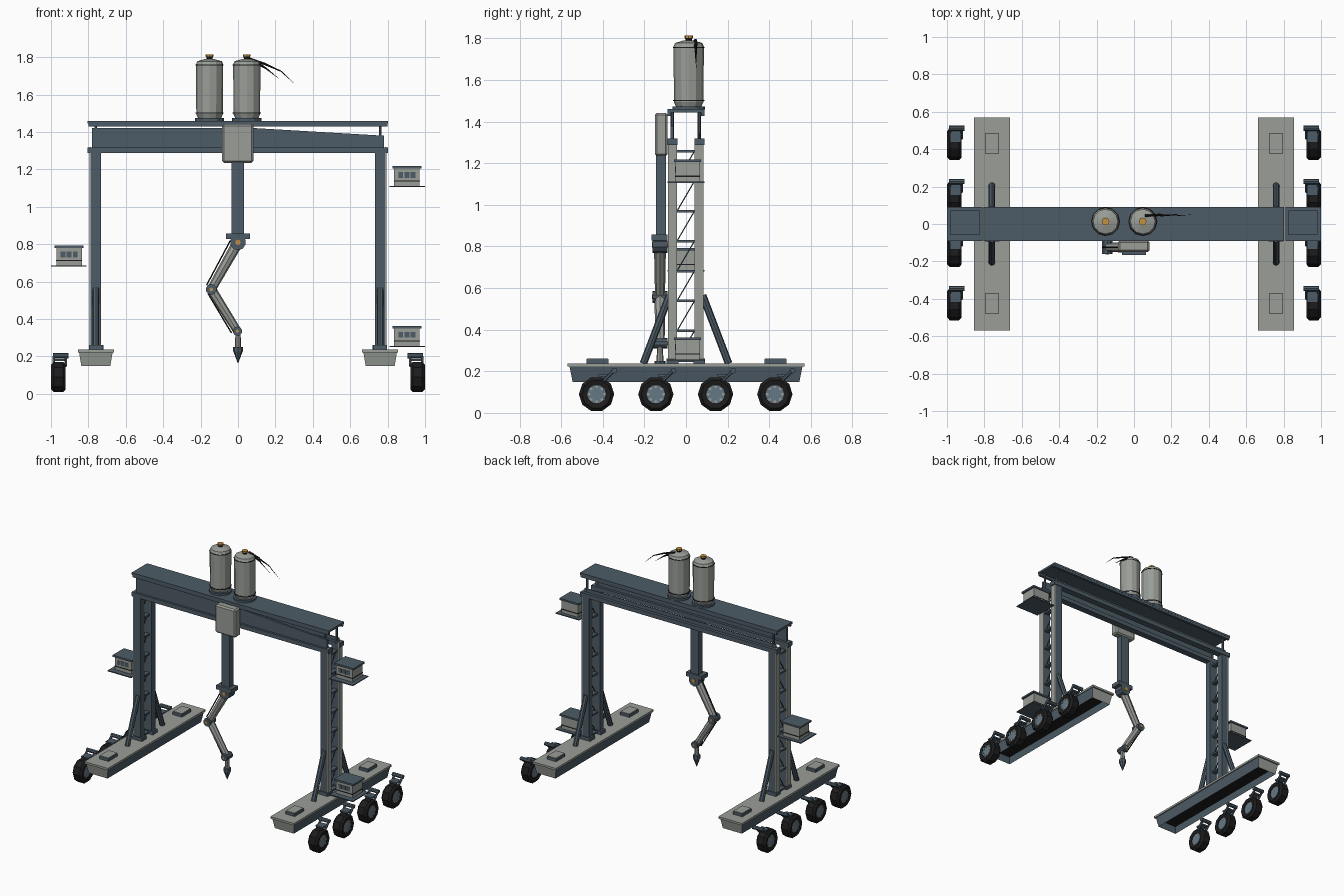
import bpy, bmesh, math
from mathutils import Vector

cube = bpy.data.objects.get("Cube")
if cube:
    bpy.data.objects.remove(cube, do_unlink=True)


def material(name, r, g, b):
    m = bpy.data.materials.new(name)
    m.use_nodes = True
    m.diffuse_color = (r, g, b, 1)
    m.node_tree.nodes["Principled BSDF"].inputs["Base Color"].default_value = (r, g, b, 1)
    return m


BLUE = material("blue grey steel", 0.075, 0.107, 0.135)
GREY = material("light grey paint", 0.32, 0.34, 0.31)
BLACK = material("black rubber", 0.012, 0.012, 0.013)
HUB = material("hub blue", 0.13, 0.19, 0.24)
ORANGE = material("orange cap", 0.55, 0.28, 0.05)


def finish(name, bm, *mats):
    bmesh.ops.recalc_face_normals(bm, faces=bm.faces)
    me = bpy.data.meshes.new(name)
    bm.to_mesh(me)
    bm.free()
    for m in mats:
        me.materials.append(m)
    ob = bpy.data.objects.new(name, me)
    bpy.context.scene.collection.objects.link(ob)
    return ob


def box(name, x, y, z, mat):
    """Box from (min, max) pairs."""
    bm = bmesh.new()
    bmesh.ops.create_cube(bm, size=1)
    for v in bm.verts:
        v.co = [p[0] + (c + 0.5) * (p[1] - p[0]) for c, p in zip(v.co, (x, y, z))]
    return finish(name, bm, mat)


def rod(name, a, b, r1, mat, r2=None, sides=8):
    """Round bar or cone between two points."""
    a, b = Vector(a), Vector(b)
    d = b - a
    bm = bmesh.new()
    bmesh.ops.create_cone(bm, cap_ends=True, segments=sides, radius1=r1,
                          radius2=r1 if r2 is None else r2, depth=d.length)
    bm.transform(d.to_track_quat("Z", "Y").to_matrix().to_4x4())
    bmesh.ops.translate(bm, verts=bm.verts, vec=(a + b) / 2)
    return finish(name, bm, mat)


def lathe(name, profile, center, sides, mat, axis="Z"):
    """Spin (radius, height) points round an axis."""
    bm = bmesh.new()
    vs = [bm.verts.new((r, 0, h)) for r, h in profile]
    es = [bm.edges.new(p) for p in zip(vs, vs[1:])]
    bmesh.ops.spin(bm, geom=vs + es, cent=(0, 0, 0), axis=(0, 0, 1),
                   angle=math.tau, steps=sides, use_merge=True)
    bmesh.ops.remove_doubles(bm, verts=bm.verts, dist=0.0005)
    if axis == "X":
        for v in bm.verts:
            v.co = (v.co.z, v.co.x, v.co.y)
    bmesh.ops.translate(bm, verts=bm.verts, vec=center)
    return finish(name, bm, mat)


def prism(name, points, y0, y1, mat):
    """Extrude an (x, z) outline along y."""
    bm = bmesh.new()
    f = bm.faces.new([bm.verts.new((x, y0, z)) for x, z in points])
    g = bmesh.ops.extrude_face_region(bm, geom=[f])["geom"]
    bmesh.ops.translate(bm, verts=[v for v in g if isinstance(v, bmesh.types.BMVert)],
                        vec=(0, y1 - y0, 0))
    return finish(name, bm, mat)


def span(s, a, b):
    return sorted((s * a, s * b))


def platform(s, side):
    # Hollow hull: dark recess below, grey ends, blue flanks
    bm = bmesh.new()
    bmesh.ops.create_cube(bm, size=1)
    for v in bm.verts:
        top = v.co.z > 0
        v.co = (s * 0.76 + v.co.x * (0.18 if top else 0.155),
                v.co.y * (1.12 if top else 1.09), 0.225 if top else 0.148)
    bm.normal_update()
    low = [f for f in bm.faces if f.normal.z < -0.9]
    for f in bm.faces:
        f.material_index = 1 if abs(f.normal.y) > 0.7 else 0
    bmesh.ops.inset_region(bm, faces=low, thickness=0.012)
    bmesh.ops.translate(bm, verts=low[0].verts, vec=(0, 0, 0.05))
    low[0].material_index = 2
    finish(side + "_platform_hull", bm, BLUE, GREY, BLACK)
    box(side + "_platform_deck", span(s, 0.663, 0.855), (-0.57, 0.57), (0.222, 0.237), GREY)
    for y in (-0.425, 0.43):
        box(side + "_deck_hatch", span(s, 0.722, 0.797), (y - 0.053, y + 0.053), (0.237, 0.258), BLUE)
        box(side + "_hatch_lid", span(s, 0.724, 0.795), (y - 0.051, y + 0.051), (0.258, 0.262), GREY)


def wheel(s, side, y):
    c = (s * 0.96, y, 0.09)
    lathe(side + "_tyre", [(0.045, -0.034), (0.07, -0.039), (0.085, -0.025), (0.085, 0.025),
                           (0.07, 0.039), (0.045, 0.034), (0.045, -0.034)], c, 10, BLACK, "X")
    rod(side + "_wheel_hub", (s * 0.93, y, 0.09), (s * 0.992, y, 0.09), 0.046, HUB, sides=10)
    for i in range(8):
        a = i * math.tau / 8
        p = Vector((s * 0.99, y + 0.036 * math.cos(a), 0.09 + 0.036 * math.sin(a)))
        rod(side + "_wheel_bolt", p, p + Vector((s * 0.006, 0, 0)), 0.007, GREY, sides=6)
    # Suspension fork and pivot
    for x in (0.922, 0.985):
        rod(side + "_suspension_arm", (s * x, y + 0.03, 0.15), (s * x, y + 0.08, 0.2), 0.008, BLUE, sides=6)
    rod(side + "_suspension_pivot", (s * 0.905, y + 0.085, 0.203), (s * 0.99, y + 0.085, 0.203), 0.014, BLUE)
    box(side + "_suspension_plate", span(s, 0.925, 0.985), (y + 0.01, y + 0.07), (0.176, 0.186), BLUE)


def tower(s, side):
    for y in (-0.065, 0.063):
        box(side + "_tower_column", span(s, 0.733, 0.787), (y - 0.022, y + 0.022), (0.237, 1.31), BLUE)
        box(side + "_column_cover", span(s, 0.787, 0.795), (y - 0.022, y + 0.022), (0.237, 1.32), GREY)
        box(side + "_column_foot", span(s, 0.72, 0.797), (y - 0.028, y + 0.028), (0.237, 0.262), BLUE)
    for i in range(8):
        z = 0.25 + i * 0.144
        box(side + "_rung", span(s, 0.75, 0.785), (-0.045, 0.043), (z - 0.006, z + 0.006), BLUE)
        if i < 7:
            rod(side + "_cross_wire", (s * 0.77, -0.043, z), (s * 0.77, 0.041, z + 0.144), 0.003, BLUE, sides=5)
    for t in (-1, 1):
        rod(side + "_brace", (s * 0.76, t * 0.08, 0.565), (s * 0.76, t * 0.205, 0.237), 0.018, BLUE)


def cabin(s, z, side):
    box(side + "_cabin_floor", span(s, 0.81, 1.0), (-0.09, 0.09), (z, z + 0.007), BLUE)
    box(side + "_cabin_body", span(s, 0.835, 0.97), (-0.05, 0.065), (z + 0.007, z + 0.1), GREY)
    box(side + "_cabin_roof", span(s, 0.825, 0.982), (-0.058, 0.073), (z + 0.1, z + 0.113), BLUE)
    box(side + "_cabin_trim", span(s, 0.833, 0.972), (-0.052, 0.067), (z + 0.03, z + 0.036), BLACK)
    for i in range(3):
        x = 0.87 + i * 0.033
        box(side + "_cabin_window", span(s, x - 0.013, x + 0.013), (-0.053, -0.049), (z + 0.05, z + 0.08), BLUE)


for s, side in ((-1, "right"), (1, "left")):
    platform(s, side)
    tower(s, side)
    for y in (-0.43, -0.145, 0.142, 0.427):
        wheel(s, side, y)
cabin(-1, 0.68, "right")
cabin(1, 1.105, "left_upper")
cabin(1, 0.25, "left_lower")

# Bridge: top channel, front girder with tapering web, back rail
box("bridge_top", (-0.805, 0.803), (-0.09, 0.09), (1.445, 1.46), BLUE)
for y in (-0.08, 0.08):
    box("bridge_top_lip", (-0.8, 0.8), (y - 0.009, y + 0.009), (1.428, 1.445), BLUE)
for y in (-0.066, 0.066):
    box("bridge_bottom_flange", (-0.805, 0.803), (y - 0.024, y + 0.024), (1.287, 1.318), BLUE)
prism("front_web", [(-0.78, 1.318), (0.78, 1.318), (0.78, 1.38), (0.1, 1.42), (-0.78, 1.42)],
      -0.075, -0.06, BLUE)
box("back_web", (-0.78, 0.78), (0.062, 0.068), (1.318, 1.345), BLUE)
for x in (-0.76, 0.76):
    for y in (-0.066, 0.064):
        rod("bridge_post", (x, y, 1.31), (x, y, 1.445), 0.008, BLUE, sides=6)

# Twin tanks
for x in (-0.152, 0.047):
    c = (x, 0.013, 0)
    lathe("tank_base", [(0, 1.458), (0.078, 1.458), (0.078, 1.474), (0, 1.474)], c, 12, BLUE)
    lathe("tank", [(0, 1.474), (0.062, 1.474), (0.071, 1.495), (0.073, 1.76), (0.066, 1.778),
                   (0.025, 1.79), (0, 1.79)], c, 12, GREY)
    for z in (1.5, 1.755):
        lathe("tank_hoop", [(0.07, z), (0.0755, z), (0.0755, z + 0.005), (0.07, z + 0.005)], c, 12, BLACK)
    rod("tank_neck", (x, 0.013, 1.785), (x, 0.013, 1.803), 0.014, BLACK, 0.018)
    rod("tank_cap", (x, 0.013, 1.803), (x, 0.013, 1.813), 0.021, ORANGE)

# Torn hoses hanging off the tank
for pts in ([(0.06, 1.79), (0.14, 1.765), (0.23, 1.725), (0.31, 1.65)],
            [(0.1, 1.77), (0.15, 1.74), (0.225, 1.68)]):
    for i, (p, q) in enumerate(zip(pts, pts[1:])):
        n = len(pts) - 1
        rod("hose", (p[0], 0.045, p[1]), (q[0], 0.05, q[1]), 0.009 * (1 - i / n),
            BLACK, 0.009 * (1 - (i + 1) / n), 6)

# Hoist carriage and mast
hoist = box("hoist_box", (-0.085, 0.083), (-0.15, -0.088), (1.235, 1.442), GREY)
bev = hoist.modifiers.new("Bevel", "BEVEL")
bev.width = 0.01
bev.segments = 1
box("mast", (-0.035, 0.033), (-0.145, -0.097), (0.85, 1.24), BLUE)
box("mast_collar", (-0.063, 0.063), (-0.165, -0.09), (0.828, 0.858), BLUE)

# Jointed arm and pointed tool
Y = -0.125
shoulder, elbow, wrist = (0, Y, 0.81), (-0.143, Y, 0.558), (-0.003, Y, 0.335)
for name, p, r in (("shoulder", shoulder, 0.042), ("elbow", elbow, 0.029), ("wrist", wrist, 0.025)):
    rod(name + "_joint", (p[0], Y - 0.035, p[2]), (p[0], Y + 0.035, p[2]), r, BLUE, sides=10)
    rod(name + "_pin", (p[0], Y - 0.039, p[2]), (p[0], Y + 0.039, p[2]), r * 0.35, ORANGE)
rod("upper_arm", shoulder, elbow, 0.029, GREY, 0.024)
rod("forearm", elbow, wrist, 0.027, GREY, 0.022)
rod("upper_cable", (-0.04, Y, 0.82), (-0.168, Y, 0.58), 0.004, BLACK, sides=5)
rod("lower_cable", (-0.16, Y, 0.535), (-0.035, Y, 0.325), 0.004, BLACK, sides=5)
rod("tool_shaft", (0, Y, 0.32), (0, Y, 0.24), 0.014, GREY, 0.017)
rod("tool_collar", (0, Y, 0.25), (0, Y, 0.225), 0.026, BLUE)
rod("tool_tip", (0, Y, 0.225), (0, Y, 0.165), 0.024, BLUE, 0.002)
